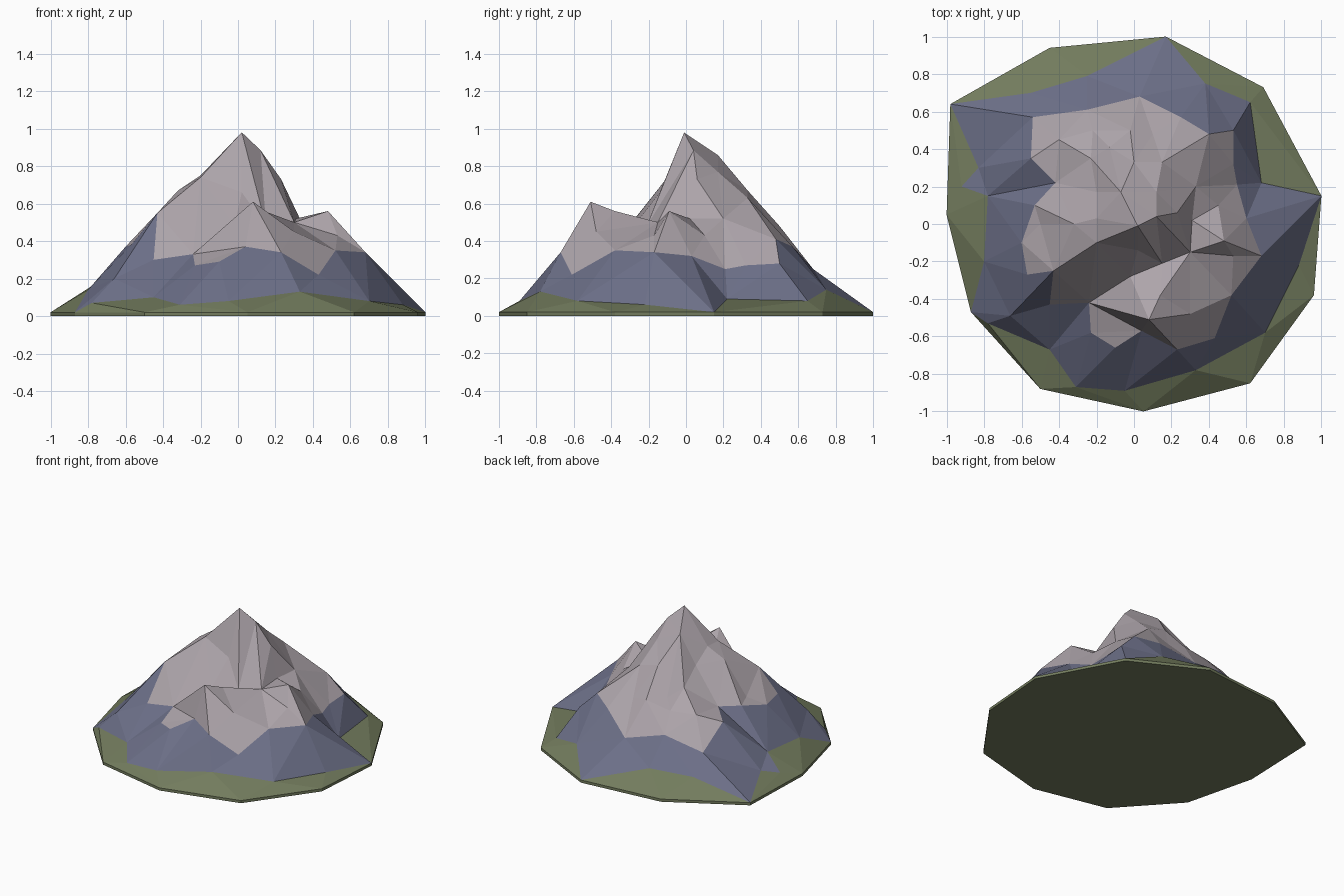
import bpy, bmesh
from mathutils import Vector
from mathutils.geometry import delaunay_2d_cdt

if "Cube" in bpy.data.objects:
    bpy.data.objects.remove(bpy.data.objects["Cube"])

EDGE = 0.02  # thickness of the ground slab

# ground outline
rim = [(0.17, 1.0), (-0.45, 0.94), (-0.98, 0.64), (-1.0, 0.05), (-0.87, -0.47), (-0.5, -0.88),
       (0.05, -1.0), (0.62, -0.85), (0.96, -0.38), (1.0, 0.15), (0.69, 0.73)]
rim = [(x, y, EDGE) for x, y in rim]

# line where grass meets rock
foot = [(-.78, -.53, .07), (-.45, -.67, .10), (-.31, -.87, .06), (-.05, -.89, .08), (.33, -.78, .13),
        (.70, -.58, .08), (.88, -.22, .06), (1.0, .15, EDGE), (.68, .22, .09), (.62, .65, .08),
        (.38, .75, .14), (.17, 1.0, EDGE), (-.25, .79, .14), (-.55, .70, .12), (-.98, .64, EDGE),
        (-.83, .30, .09), (-.92, .20, .06), (-.78, .15, .16), (-.80, -.20, .14), (-.87, -.47, EDGE)]

# ridges and gullies
peak = (.02, -.01, .98)
second = (.08, -.51, .61)
bowl = (.15, -.21, .48)
step = (.12, .04, .885)
shoulder = (.12, .17, .77)
crest = (-.07, .17, .86)
col = (.33, .20, .52)
paths = [
    [peak, step, shoulder, (.15, .33, .63), (.40, .48, .41), (.53, .50, .28), (.62, .65, .08)],
    [step, (.23, .06, .73), col, (.55, .21, .25), (.68, .22, .09)],
    [(.23, .06, .73), (.31, .02, .52), col],
    [peak, bowl, (.30, -.15, .50), (.48, -.09, .56), (.68, -.17, .34), (1.0, .15, EDGE)],
    [bowl, (.14, -.38, .56), second, (.23, -.67, .34), (.33, -.78, .13)],
    [bowl, (-.02, -.28, .48), (-.24, -.42, .33), (-.45, -.67, .10)],
    [peak, (.02, -.14, .66), (-.02, -.28, .48)],
    [(-.24, -.42, .33), second],
    [peak, (-.20, -.10, .74), (-.43, -.25, .55), (-.66, -.49, .20), (-.87, -.47, EDGE)],
    [peak, (-.20, .03, .75), (-.32, .0, .67), (-.50, .0, .44), (-.60, -.10, .37), (-.80, -.20, .14)],
    [crest, (-.20, .17, .66), (-.42, .22, .43), (-.78, .15, .16)],
    [peak, crest, (-.23, .35, .57), (-.40, .45, .45), (-.54, .57, .25), (-.98, .64, EDGE)],
    [crest, (.0, .33, .67), (-.02, .50, .48), (.03, .68, .25), (.17, 1.0, EDGE)],
]

# loose knobs on the slopes
knobs = [(-.45, -.43, .30), (-.57, -.27, .38), (.04, -.57, .37), (-.10, -.66, .29), (-.23, -.58, .27),
         (.43, -.61, .22), (.52, -.38, .35), (.30, -.48, .45), (.53, .32, .27), (.45, .10, .43),
         (-.55, .35, .40), (-.22, .50, .45), (-.25, .61, .32), (.25, .57, .37), (-.53, .10, .42),
         (.60, .03, .32), (.53, -.17, .43), (.10, .48, .46), (-.13, .41, .49)]

points, index = [], {}


def add(p):
    key = p[:2]
    if key not in index:
        index[key] = len(points)
        points.append(p)
    return index[key]


def chain(line, closed=False):
    ids = [add(p) for p in line]
    return list(zip(ids, ids[1:] + (ids[:1] if closed else [])))


edges = chain(rim, True) + chain(foot, True)
low_count = len(points)
for path in paths:
    edges += chain(path)
for k in knobs:
    add(k)

flat, _, tris, origin, _, _ = delaunay_2d_cdt([Vector(p[:2]) for p in points], edges, [], 1, 1e-5)


def height(co, src):
    if src:
        return points[src[0]][2]
    near = sorted(points, key=lambda p: (Vector(p[:2]) - co).length)[:2]
    return (near[0][2] + near[1][2]) / 2


def zone(tri):
    ids = [origin[i][0] if origin[i] else low_count for i in tri]
    low = [i < low_count for i in ids]
    touches_rim = any(i < len(rim) for i in ids)
    if all(low) and touches_rim:
        return 0
    if any(low) or any(points[i][2] < 0.21 for i in ids):
        return 1
    return 2


# terrain surface
bm = bmesh.new()
verts = [bm.verts.new((c.x, c.y, height(c, o))) for c, o in zip(flat, origin)]
for t in tris:
    bm.faces.new([verts[i] for i in t]).material_index = zone(t)

# slab edge and underside
border = [e for e in bm.edges if e.is_boundary]
skirt = bmesh.ops.extrude_edge_only(bm, edges=border)["geom"]
for v in skirt:
    if isinstance(v, bmesh.types.BMVert):
        v.co.z = 0
bmesh.ops.holes_fill(bm, edges=[e for e in bm.edges if e.is_boundary], sides=0)
for f in bm.faces:
    if min(v.co.z for v in f.verts) < 0.001:
        f.material_index = 0
bmesh.ops.recalc_face_normals(bm, faces=bm.faces[:])

mesh = bpy.data.meshes.new("mountain")
bm.to_mesh(mesh)
bm.free()
for name, color in (("grass", (.17, .20, .11, 1)), ("slate", (.15, .16, .245, 1)), ("pale_rock", (.42, .375, .405, 1))):
    mat = bpy.data.materials.new(name)
    mat.diffuse_color = color
    mat.use_nodes = True
    mat.node_tree.nodes["Principled BSDF"].inputs["Base Color"].default_value = mat.diffuse_color
    mesh.materials.append(mat)
bpy.context.collection.objects.link(bpy.data.objects.new("mountain", mesh))
